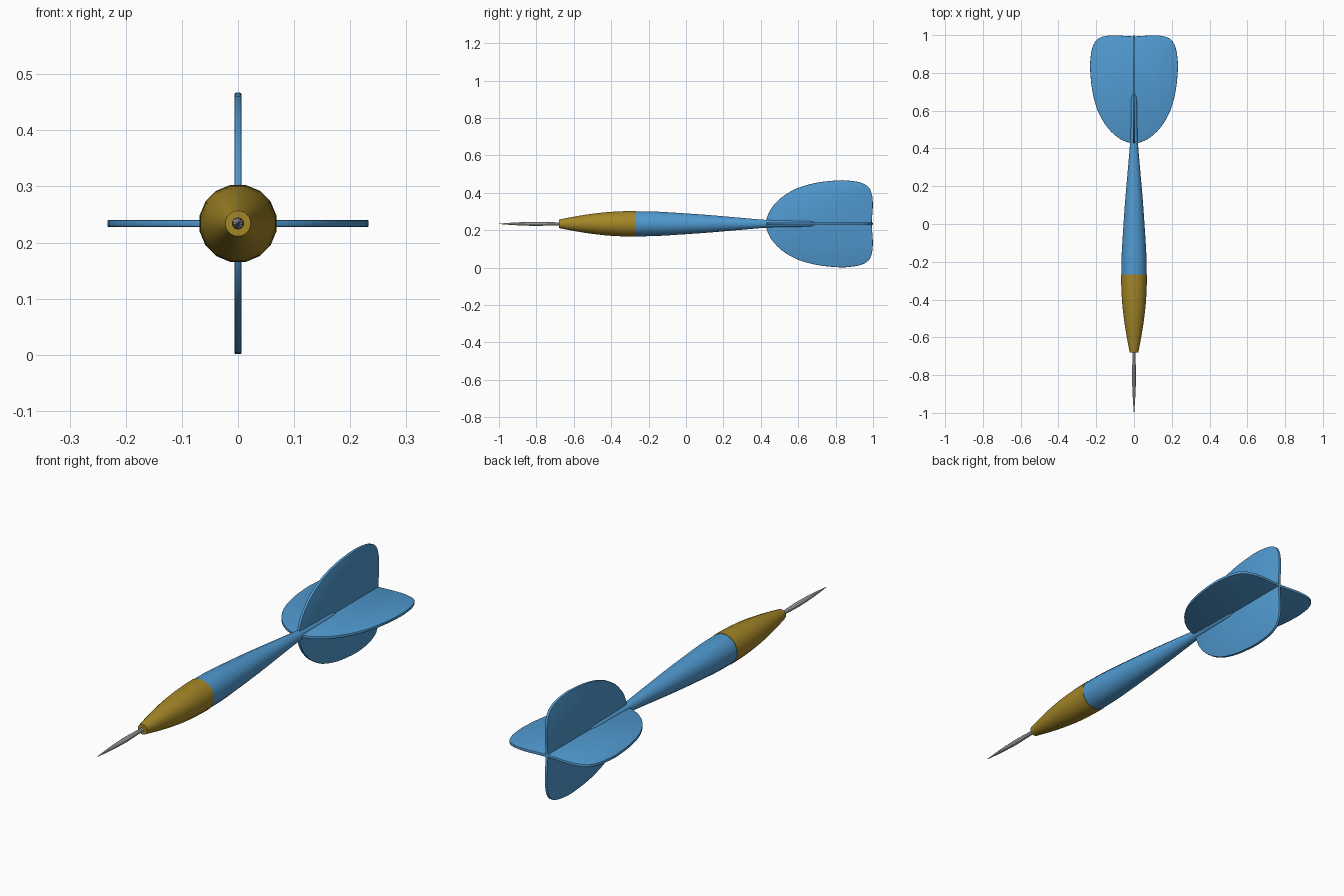
import bpy, bmesh, math
from mathutils import Vector

if "Cube" in bpy.data.objects:
    bpy.data.objects.remove(bpy.data.objects["Cube"])

AXIS_Z = 0.234


def material(name, color):
    m = bpy.data.materials.new(name)
    m.diffuse_color = color
    m.use_nodes = True
    m.node_tree.nodes["Principled BSDF"].inputs["Base Color"].default_value = m.diffuse_color
    return m


def smooth_path(pts, steps):
    """Catmull-Rom interpolation through 2D points."""
    p = [Vector(q) for q in pts]
    p = [2 * p[0] - p[1]] + p + [2 * p[-1] - p[-2]]
    out = []
    for i in range(1, len(p) - 2):
        a, b, c, d = p[i - 1:i + 3]
        for k in range(steps):
            t = k / steps
            out.append(0.5 * (2 * b + (c - a) * t + (2 * a - 5 * b + 4 * c - d) * t * t
                              + (3 * b - a - 3 * c + d) * t ** 3))
    return out + [p[-2]]


def finish(bm, name, mat, angle):
    bmesh.ops.recalc_face_normals(bm, faces=bm.faces[:])
    me = bpy.data.meshes.new(name)
    bm.to_mesh(me)
    bm.free()
    ob = bpy.data.objects.new(name, me)
    bpy.context.collection.objects.link(ob)
    ob.location.z = AXIS_Z
    if mat:
        me.materials.append(mat)
    bpy.ops.object.select_all(action='DESELECT')
    ob.select_set(True)
    bpy.context.view_layer.objects.active = ob
    bpy.ops.object.shade_smooth_by_angle(angle=math.radians(angle))
    return ob


def lathe(name, profile, sides, mat=None, steps=3):
    """Turn (y, radius) points around the y axis, with capped ends."""
    bm = bmesh.new()
    rings = []
    for y, r in smooth_path(profile, steps):
        rings.append([bm.verts.new((r * math.cos(a), y, r * math.sin(a)))
                      for a in ((i + 0.5) * math.tau / sides for i in range(sides))])
    for a, b in zip(rings, rings[1:]):
        for i in range(sides):
            j = (i + 1) % sides
            bm.faces.new((a[i], a[j], b[j], b[i]))
    bm.faces.new(rings[0])
    bm.faces.new(rings[-1])
    return finish(bm, name, mat, 35)


def flight(name, mat, roll):
    """Thin rounded plate spanning both sides of the shaft."""
    half = smooth_path([(0, 0.428), (0.035, 0.433), (0.085, 0.458), (0.14, 0.51),
                        (0.19, 0.594), (0.22, 0.70), (0.232, 0.81), (0.231, 0.87),
                        (0.22, 0.935), (0.194, 0.978), (0.15, 0.995), (0.1, 0.999),
                        (0.05, 0.996), (0, 0.993)], 3)
    outline = half + [Vector((-p.x, p.y)) for p in half[-2:0:-1]]
    bm = bmesh.new()
    t = 0.0065
    face = bm.faces.new([bm.verts.new((p.x, p.y, -t)) for p in outline])
    ext = bmesh.ops.extrude_face_region(bm, geom=[face])
    top = [g for g in ext['geom'] if isinstance(g, bmesh.types.BMVert)]
    bmesh.ops.translate(bm, verts=top, vec=(0, 0, 2 * t))
    # soften the rims
    rims = [e for e in bm.edges if abs(e.verts[0].co.z - e.verts[1].co.z) < 1e-6]
    bmesh.ops.bevel(bm, geom=rims, offset=0.003, segments=2, profile=0.5, affect='EDGES')
    ob = finish(bm, name, mat, 40)
    ob.rotation_euler.y = roll
    return ob


blue = material("blue", (0.08, 0.32, 0.63, 1))
gold = material("gold", (0.37, 0.24, 0.02, 1))

# Steel point
lathe("needle", [(-1.0, 0.001), (-0.95, 0.005), (-0.88, 0.009), (-0.8, 0.011),
                 (-0.72, 0.009), (-0.66, 0.007)], 10)

# Weighted barrel
lathe("barrel", [(-0.68, 0.023), (-0.62, 0.035), (-0.54, 0.049), (-0.44, 0.062),
                 (-0.35, 0.068), (-0.268, 0.07)], 16, gold)

# Tapered shaft
lathe("shaft", [(-0.27, 0.068), (-0.17, 0.067), (-0.05, 0.06), (0.12, 0.048),
                (0.28, 0.034), (0.42, 0.022), (0.52, 0.0185), (0.64, 0.017),
                (0.675, 0.013), (0.695, 0.005)], 16, blue)

# Crossed flights
flight("horizontal_flight", blue, 0)
flight("vertical_flight", blue, math.pi / 2)
